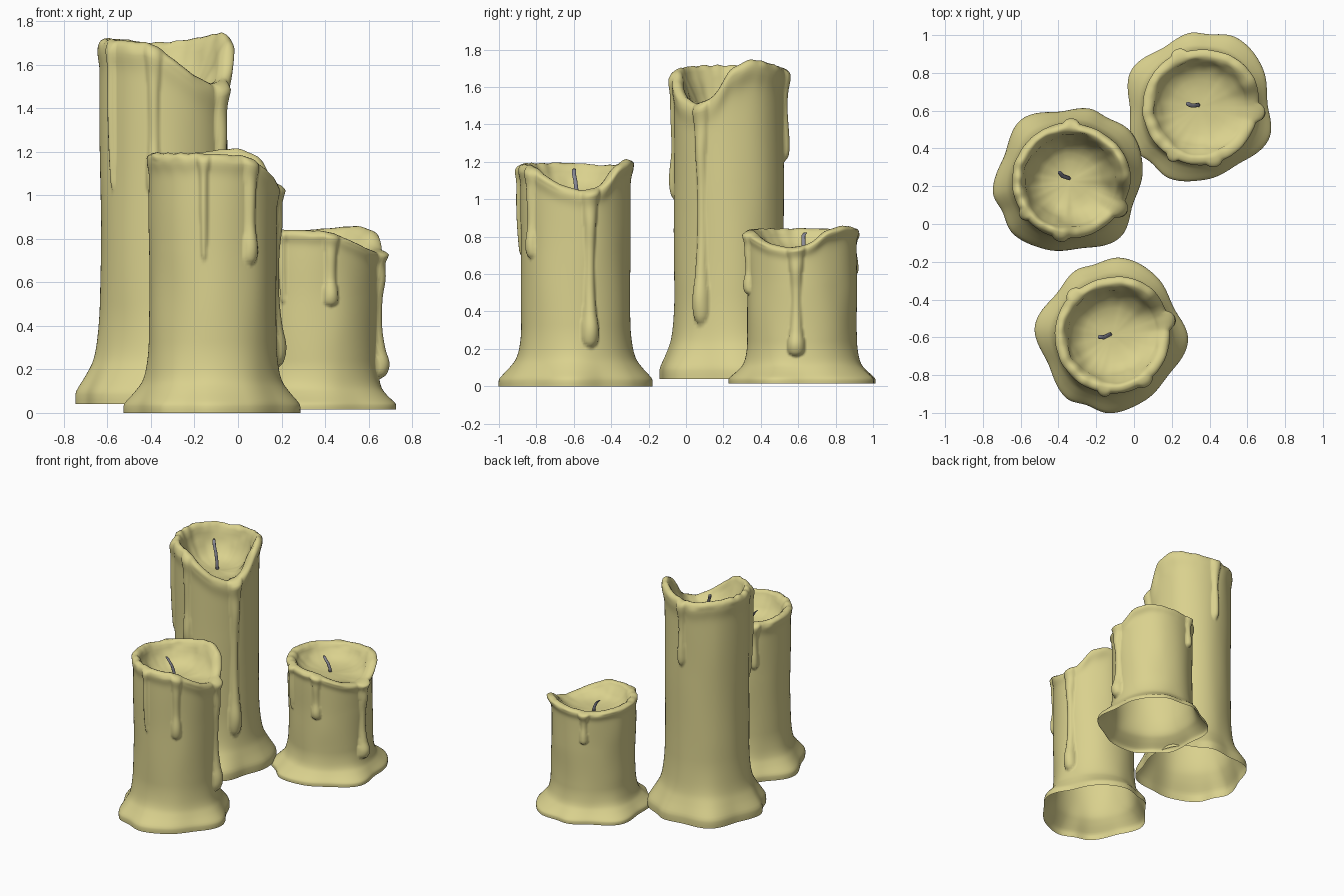
import bpy, bmesh, math
from mathutils import Vector, noise

if "Cube" in bpy.data.objects:
    bpy.data.objects.remove(bpy.data.objects["Cube"])

N = 216  # segments around each candle


def material(name, rgb):
    m = bpy.data.materials.new(name)
    m.diffuse_color = (*rgb, 1)
    m.use_nodes = True
    m.node_tree.nodes["Principled BSDF"].inputs["Base Color"].default_value = m.diffuse_color
    return m


wax = material("cream wax", (0.70, 0.64, 0.27))
char = material("grey wick", (0.25, 0.25, 0.30))


def interp(keys, x, col=1):
    """Smooth cubic interpolation through (x, value...) keys."""
    if x <= keys[0][0]:
        return keys[0][col]
    if x >= keys[-1][0]:
        return keys[-1][col]
    i = next(k for k in range(len(keys) - 1) if keys[k + 1][0] >= x)

    def slope(k):
        a, b = keys[max(k - 1, 0)], keys[min(k + 1, len(keys) - 1)]
        return (b[col] - a[col]) / (b[0] - a[0])
    h = keys[i + 1][0] - keys[i][0]
    t = (x - keys[i][0]) / h
    return ((2*t**3 - 3*t*t + 1) * keys[i][col] + (t**3 - 2*t*t + t) * h * slope(i)
            + (3*t*t - 2*t**3) * keys[i + 1][col] + (t**3 - t*t) * h * slope(i + 1))


def periodic(keys):
    return ([(a - 360, v) for a, v in keys] + keys + [(a + 360, v) for a, v in keys])


# rim height and base radius by angle (degrees), heights relative to candle height
RIM = periodic([(-80, .982), (-56, .972), (-35, .93), (-12, .885), (8, .868), (27, .885),
                (46, .965), (64, 1.0), (90, .995), (135, .978), (180, .985), (230, .985)])
BASE = periodic([(-36, .365), (-4, .405), (24, .36), (53, .39), (84, .41), (104, .385),
                 (119, .395), (143, .37), (174, .41), (204, .37), (234, .41), (250, .39),
                 (268, .412), (295, .385)])
FLARE = [(0, 1), (.03, .99), (.045, .88), (.08, .55), (.12, .25), (.18, .08), (.27, 0), (1, 0)]

# wax runs: angle, then (height, half width, thickness) keys
DRIPS = [
    (15, [(.165, 0, 0), (.19, .04, .035), (.25, .05, .055), (.33, .038, .038),
          (.45, .028, .022), (.6, .027, .02), (.72, .036, .034), (.82, .045, .03),
          (.87, .05, .042)]),
    (-54, [(.56, 0, 0), (.58, .032, .022), (.63, .038, .032), (.72, .026, .018),
           (.85, .03, .022), (.97, .045, .02)]),
    (-98, [(.57, 0, 0), (.6, .013, .014), (.75, .02, .025), (.9, .022, .025), (.97, .035, .02)]),
    (133, [(.68, 0, 0), (.7, .027, .025), (.75, .031, .03), (.85, .024, .02), (.97, .045, .026)]),
]


def wrap(a):
    return (a + 180) % 360 - 180


def drip(a, z):
    out = 0
    for ang, keys in DRIPS:
        x = abs(math.radians(wrap(a - ang))) * .3
        if x > .07 or z < keys[0][0]:
            continue
        w, h = max(interp(keys, z, 1), 1e-4), max(interp(keys, z, 2), 0)
        if x < w:
            out = max(out, h * (1 - (x / w) ** 2) ** .7)
    return out


def wobble(x, y, z, f, amp):
    return amp * noise.noise(Vector((x * f, y * f, z * f)))


BODY_T = [0, .012, .025] + [.035 + .965 * i / 88 for i in range(89)]
LIP = [(.018, .304, .9), (.010, .300, .7), (.004, .290, .5), (0, .276, .2), (.003, .262, 0)]
BOWL = [(.1, .248), (.25, .238), (.42, .225), (.6, .206), (.78, .18), (.9, .145), (.97, .10), (1, .05)]


def column(a):
    """One vertical profile: foot, side, rounded lip, melted bowl."""
    c, s = math.cos(math.radians(a)), math.sin(math.radians(a))
    rim = interp(RIM, wrap(a)) + wobble(c, s, 3, 5, .006)
    foot = interp(BASE, wrap(a)) - .293
    flare = .022 * math.exp(-(wrap(a - 55) / 28) ** 2)
    pts = []
    for t in BODY_T:
        k = min(max((t - .45) / .55, 0), 1)
        z = t + (rim - .026 - 1) * k * k * (3 - 2 * k)
        d = rim - z
        r = .293 + foot * interp(FLARE, t) + .012 * math.exp(-((d - .03) / .035) ** 2)
        r += flare * math.exp(-(d / .07) ** 2) + drip(a, z) + wobble(c, s, z * 2, 1.6, .006)
        pts.append((r, z))
    side = drip(a, rim - .026)
    for d, r, k in LIP:
        pts.append((r + side * k + flare * .9 + wobble(c, s, 1, 4, .006), rim - d))
    for f, r in BOWL:
        z = rim - .004 - f * (rim - .004 - .842)
        r += flare * (1 - f) * .8 + wobble(c, s, f * 2, 3, .012) * (1 - f * .5)
        pts.append((r, z + wobble(c * r, s * r, 0, 12, .004) * f))
    return [(r * c, r * s, z) for r, z in pts]


def skin(name, cols, mat, cap_start=None, cap_end=None):
    """Mesh from closed ring of columns, with optional fan caps."""
    bm = bmesh.new()
    v = [[bm.verts.new(p) for p in col] for col in cols]
    n = len(v)
    ends = [(bm.verts.new(p), i) for p, i in ((cap_start, 0), (cap_end, -1)) if p]
    for i in range(n):
        a, b = v[i], v[(i + 1) % n]
        for j in range(len(a) - 1):
            bm.faces.new((a[j], b[j], b[j + 1], a[j + 1]))
        for tip, k in ends:
            bm.faces.new((tip, b[0], a[0]) if k == 0 else (a[-1], b[-1], tip))
    for f in bm.faces:
        f.smooth = True
    me = bpy.data.meshes.new(name)
    bm.to_mesh(me)
    bm.free()
    me.materials.append(mat)
    return me


# wax body, open underneath
wax_mesh = skin("candle_wax", [column(360 * i / N) for i in range(N)], wax, None, (0, 0, .842))

# bent wick
path = [(-.012, .006, .83), (-.016, .004, .87), (-.028, -.002, .91), (-.046, -.010, .94), (-.066, -.008, .957)]
wick_cols = []
for i in range(10):
    a = math.tau * i / 10
    wick_cols.append([(x + .011 * math.cos(a), y + .011 * math.sin(a), z - .005 * math.cos(a) * j / 4)
                      for j, (x, y, z) in enumerate(path)])
wick_mesh = skin("candle_wick", wick_cols, char, path[0], (-.068, -.008, .96))

# three candles: same shape, different height and turn
for name, loc, height, turn in (("front", (-.115, -.59, 0), 1.21, 0),
                                ("tall", (-.34, .23, .04), 1.70, -45),
                                ("short", (.35, .62, .015), .84, -21)):
    for part, me in (("candle", wax_mesh), ("wick", wick_mesh)):
        ob = bpy.data.objects.new(f"{name}_{part}", me)
        ob.location = loc
        ob.scale = (1, 1, height)
        ob.rotation_euler[2] = math.radians(turn)
        bpy.context.collection.objects.link(ob)
